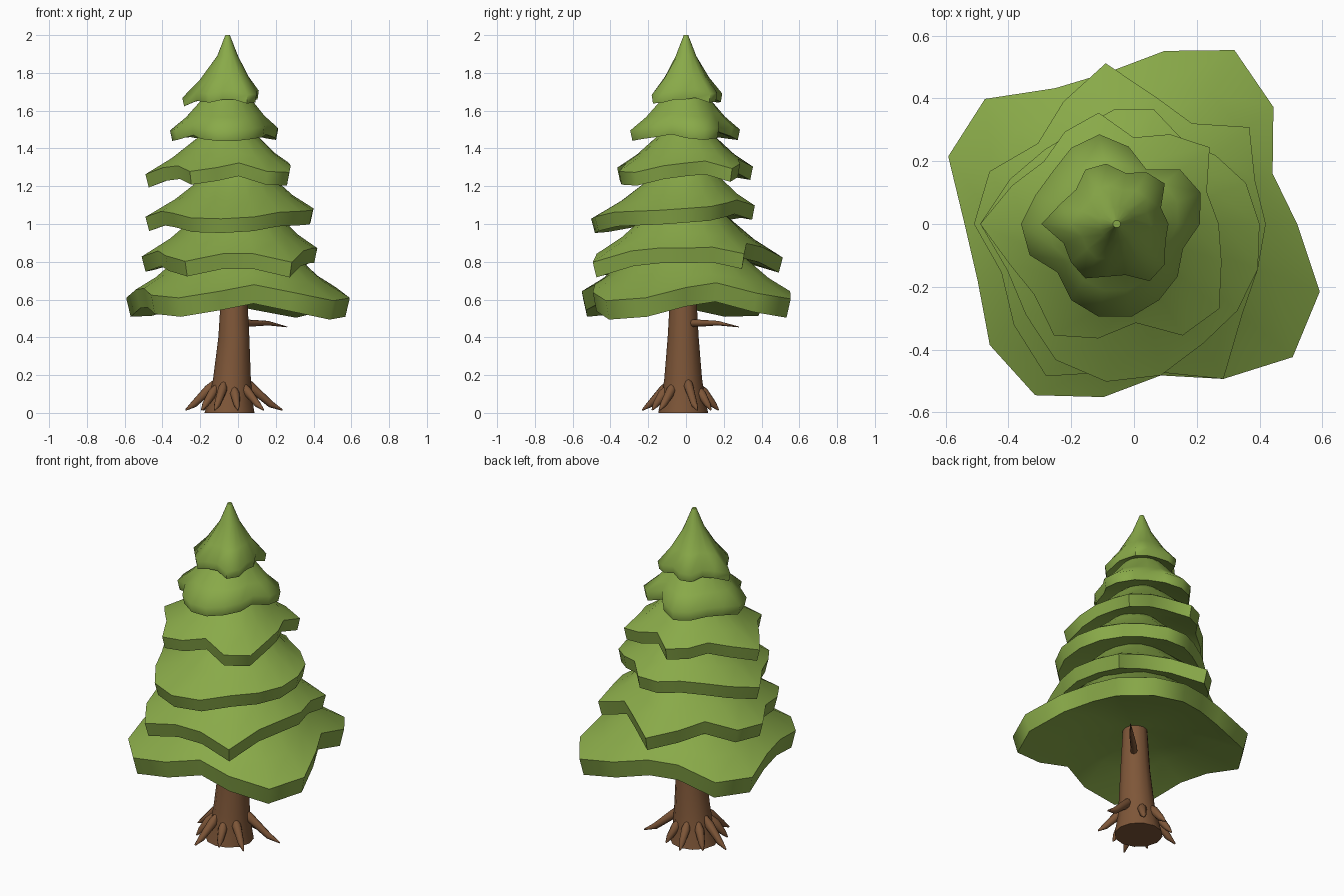
import bpy
import bmesh
import math
from mathutils import Vector

if "Cube" in bpy.data.objects:
    bpy.data.objects.remove(bpy.data.objects["Cube"], do_unlink=True)


def material(name, colour):
    mat = bpy.data.materials.new(name)
    mat.use_nodes = True
    mat.diffuse_color = colour
    mat.node_tree.nodes["Principled BSDF"].inputs["Base Color"].default_value = colour
    return mat


green = material("leaf green", (0.25, 0.40, 0.066, 1))
brown = material("bark brown", (0.21, 0.094, 0.04, 1))


def loft(name, rings, mat, sharp):
    """Join rings of points with quads and close both ends to their centres."""
    bm = bmesh.new()
    loops = [[bm.verts.new(p) for p in ring] for ring in rings]
    n = len(loops[0])
    for low, high in zip(loops, loops[1:]):
        for i in range(n):
            j = (i + 1) % n
            bm.faces.new((low[i], low[j], high[j], high[i]))
    for loop in (loops[0], loops[-1]):
        centre = bm.verts.new(sum((v.co for v in loop), Vector()) / n)
        for i in range(n):
            bm.faces.new((loop[i], loop[(i + 1) % n], centre))
    bmesh.ops.recalc_face_normals(bm, faces=bm.faces)
    mesh = bpy.data.meshes.new(name)
    bm.to_mesh(mesh)
    bm.free()
    mesh.materials.append(mat)
    obj = bpy.data.objects.new(name, mesh)
    bpy.context.collection.objects.link(obj)
    bpy.ops.object.select_all(action="DESELECT")
    obj.select_set(True)
    bpy.context.view_layer.objects.active = obj
    bpy.ops.object.shade_smooth_by_angle(angle=math.radians(sharp))
    return obj


def polar(angle, radius, centre, z):
    return Vector((centre[0] + radius * math.cos(angle),
                   centre[1] + radius * math.sin(angle), z))


def tube(name, points, radii, sides=8):
    """Tapered tube along a path."""
    points = [Vector(p) for p in points]
    rings = []
    for k, (p, r) in enumerate(zip(points, radii)):
        along = points[min(k + 1, len(points) - 1)] - points[max(k - 1, 0)]
        turn = along.to_track_quat("Z", "Y")
        rings.append([p + turn @ polar(math.tau * i / sides, r, (0, 0), 0)
                      for i in range(sides)])
    return loft(name, rings, brown, 60)


def tier(name, radii, cx, base, thick, waist_r, waist_z, tip):
    """Skirt of foliage whose long lobes droop below the short ones."""
    n = len(radii)
    mean = sum(radii) / n
    angles = [math.tau * i / n for i in range(n)]
    droop = [-0.5 * (r - mean) for r in radii]
    top = base + thick

    def ring(shape):
        return [polar(a, *shape(r, d)) for a, r, d in zip(angles, radii, droop)]

    def slope(t, rise):
        return lambda r, d: (r + (waist_r - r) * t, (cx, 0),
                             top + d * (1 - t) + (waist_z - top) * rise)

    rings = [
        ring(lambda r, d: (0.2 * r, (cx, 0), base + thick)),
        ring(lambda r, d: (0.6 * r, (cx, 0), base + 0.6 * thick + 0.5 * d)),
        ring(lambda r, d: (0.96 * r, (cx, 0), base + d)),
        ring(slope(0, 0)),
        ring(slope(0.5, 0.42)),
        ring(slope(1, 1)),
        ring(lambda r, d: (tip[0], (cx, 0), tip[1])),
    ]
    loft(name, rings, green, 62)


# Foliage, bottom to top: lobe lengths every twenty degrees from +x
tier("foliage_bottom",
     [.52, .47, .58, .64, .56, .49, .50, .62, .63, .54, .53, .60, .63, .56, .49, .57, .66, .63],
     0, 0.54, 0.10, 0.33, 0.81, (0.15, 0.95))
tier("foliage_second",
     [.42, .41, .48, .37, .41, .52, .45, .40, .49, .51, .45, .50, .56, .48, .48, .57, .45, .42],
     0, 0.77, 0.08, 0.21, 1.05, (0.1, 1.15))
tier("foliage_third",
     [.40, .38, .34, .31, .37, .37, .35, .37, .42, .49, .43, .45, .50, .51, .49, .44, .43, .42],
     0, 1.00, 0.075, 0.18, 1.25, (0.1, 1.33))
tier("foliage_fourth",
     [.32, .30, .38, .33, .28, .36, .34, .31, .36, .44, .37, .35, .41, .37, .32, .41, .42, .35],
     -0.05, 1.235, 0.07, 0.16, 1.46, (0.08, 1.53))
tier("foliage_fifth",
     [.27, .29, .27, .20, .25, .29, .28, .26, .27, .30, .29, .24, .28, .30, .30, .28, .26, .23],
     -0.06, 1.455, 0.055, 0.13, 1.66, (0.07, 1.72))
tier("foliage_top",
     [.165, .15, .20, .19, .165, .195, .20, .17, .19, .24, .18, .19, .20, .17, .165, .21, .20, .165],
     -0.055, 1.65, 0.045, 0.055, 1.89, (0.012, 2.0))

# Trunk, flared at the foot
foot = (-0.045, -0.015)
levels = [(0, 0.132, -0.045), (0.08, 0.115, -0.04), (0.18, 0.1, -0.032),
          (0.4, 0.082, -0.022), (0.75, 0.062, -0.02)]
loft("trunk", [[polar(math.tau * i / 12, r, (cx, -0.015), z) for i in range(12)]
               for z, r, cx in levels], brown, 50)

# Roots spreading from the foot: direction in degrees, reach
roots = [(15, 0.29), (60, 0.17), (100, 0.19), (140, 0.18), (172, 0.235),
         (215, 0.18), (250, 0.23), (285, 0.17), (325, 0.22)]
for number, (degrees, reach) in enumerate(roots, 1):
    a = math.radians(degrees)
    height = 0.08 + 0.35 * (reach - 0.05)
    path = [polar(a, 0.08, foot, height + 0.02),
            polar(a, 0.11, foot, height - 0.02),
            polar(a, 0.11 + 0.65 * (reach - 0.11), foot, 0.045),
            polar(a, reach, foot, 0.015)]
    tube(f"root_{number}", path, [0.012, 0.026, 0.018, 0.004])

# Bare twig below the foliage
tube("twig", [(0.0, 0.0, 0.475), (0.07, 0.08, 0.475), (0.16, 0.17, 0.475), (0.26, 0.28, 0.455)],
     [0.02, 0.018, 0.012, 0.002])
